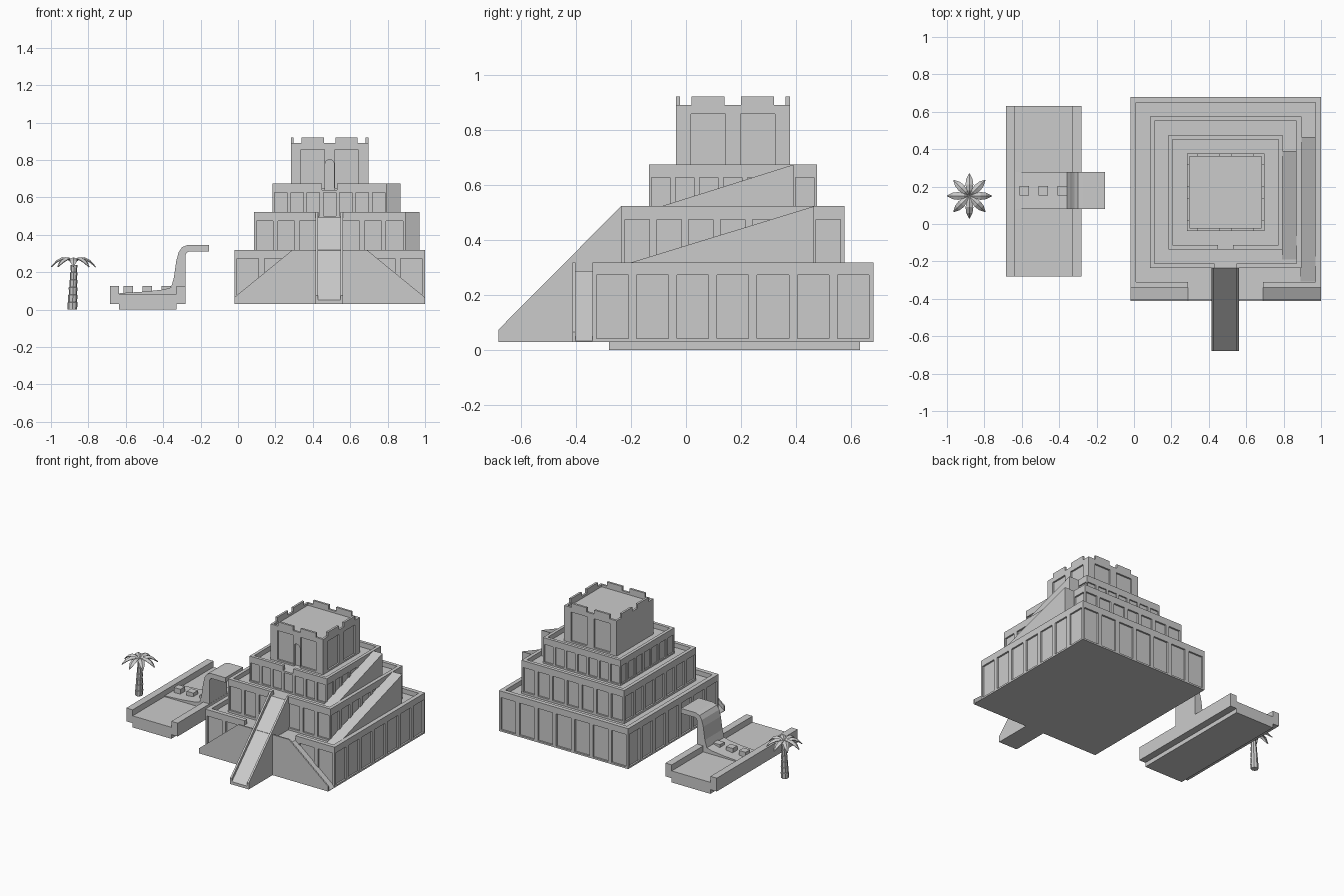
import bpy, bmesh, math
from mathutils import Vector

if "Cube" in bpy.data.objects:
    bpy.data.objects.remove(bpy.data.objects["Cube"])

CX, CY = 0.49, 0.17   # centre of the stepped tower


def finish(bm, name):
    bmesh.ops.recalc_face_normals(bm, faces=bm.faces)
    me = bpy.data.meshes.new(name)
    bm.to_mesh(me)
    bm.free()
    ob = bpy.data.objects.new(name, me)
    bpy.context.collection.objects.link(ob)
    return ob


def add_prism(bm, pts, axis, a, b):
    """Extrude a 2D profile along an axis from a to b."""
    def place(p, t):
        return {'x': (t, p[0], p[1]), 'y': (p[0], t, p[1]), 'z': (p[0], p[1], t)}[axis]
    lo = [bm.verts.new(place(p, a)) for p in pts]
    hi = [bm.verts.new(place(p, b)) for p in pts]
    bm.faces.new(lo)
    bm.faces.new(hi)
    for i in range(len(pts)):
        j = (i + 1) % len(pts)
        bm.faces.new((lo[i], lo[j], hi[j], hi[i]))


def add_box(bm, x0, x1, y0, y1, z0, z1):
    add_prism(bm, [(x0, y0), (x1, y0), (x1, y1), (x0, y1)], 'z', z0, z1)


def prism(name, pts, axis, a, b):
    bm = bmesh.new()
    add_prism(bm, pts, axis, a, b)
    return finish(bm, name)


def box(name, *d):
    bm = bmesh.new()
    add_box(bm, *d)
    return finish(bm, name)


def cut(ob, bm):
    cutter = finish(bm, "cutter")
    cutter.hide_render = True
    m = ob.modifiers.new("cut", 'BOOLEAN')
    m.operation, m.object, m.solver = 'DIFFERENCE', cutter, 'EXACT'
    bpy.context.view_layer.objects.active = ob
    bpy.ops.object.modifier_apply(modifier=m.name)
    bpy.data.objects.remove(cutter, do_unlink=True)


def tier(name, half, z0, z1, floor, rim, niches, nz0, nz1, depth, sides=(0, 1, 2, 3)):
    """Square storey with wall niches and a sunken terrace behind a parapet."""
    ob = box(name, CX - half, CX + half, CY - half, CY + half, z0, z1)
    bm = bmesh.new()
    r = half - rim
    add_box(bm, CX - r, CX + r, CY - r, CY + r, floor, z1 + 0.1)
    for s in sides:   # front, right, back, left
        for c, w in niches:
            a, b = c - w / 2, c + w / 2
            n0, n1 = half - depth, half + 0.05
            if s == 0:
                add_box(bm, CX + a, CX + b, CY - n1, CY - n0, nz0, nz1)
            elif s == 1:
                add_box(bm, CX + n0, CX + n1, CY + a, CY + b, nz0, nz1)
            elif s == 2:
                add_box(bm, CX + a, CX + b, CY + n0, CY + n1, nz0, nz1)
            else:
                add_box(bm, CX - n1, CX - n0, CY + a, CY + b, nz0, nz1)
    cut(ob, bm)
    return ob


def seven(half, fill):
    step = 2 * half / 7
    return [((i - 3) * step, step * fill) for i in range(7)]


def gap(ob, x0, x1, y0, y1, z0, z1):
    bm = bmesh.new()
    add_box(bm, x0, x1, y0, y1, z0, z1)
    cut(ob, bm)


# four storeys
t1 = tier("lower_tier", 0.51, 0.03, 0.318, 0.285, 0.03, seven(0.51, 0.79), 0.042, 0.272, 0.012)
gap(t1, 0.29, 0.69, -0.4, -0.305, 0.286, 0.4)
t2 = tier("second_tier", 0.405, 0.28, 0.522, 0.49, 0.025, seven(0.405, 0.77), 0.30, 0.473, 0.012)
gap(t2, 0.43, 0.547, -0.3, -0.2, 0.491, 0.6)
t3 = tier("third_tier", 0.305, 0.485, 0.673, 0.638, 0.022, seven(0.305, 0.77), 0.50, 0.626, 0.009)
gap(t3, 0.45, 0.53, -0.2, -0.1, 0.639, 0.7)
pair = [(-0.09, 0.125), (0.09, 0.125)]
t4 = tier("top_shrine", 0.207, 0.63, 0.89, 0.875, 0.015, pair, 0.65, 0.857, 0.012, (0, 1, 2))

# arched doorway of the shrine
arch = [(CX - 0.024, 0.6), (CX + 0.024, 0.6)]
arch += [(CX + 0.024 * math.cos(math.pi * i / 8), 0.778 + 0.024 * math.sin(math.pi * i / 8)) for i in range(9)]
bm = bmesh.new()
add_prism(bm, arch, 'y', -0.1, -0.015)
cut(t4, bm)

# battlements
bm = bmesh.new()
for c, w in pair:
    for s in (-1, 1):
        e0, e1 = sorted((s * 0.207, s * 0.192))
        add_box(bm, CX + c - 0.06, CX + c + 0.06, CY + e0, CY + e1, 0.885, 0.92)
        add_box(bm, CX + e0, CX + e1, CY + c - 0.06, CY + c + 0.06, 0.885, 0.92)
finish(bm, "battlements")

# side ramps on the right-hand terraces
prism("lower_side_ramp", [(-0.31, 0.284), (0.465, 0.284), (0.465, 0.522)], 'x', 0.89, 0.97)
prism("upper_side_ramp", [(-0.2, 0.487), (0.39, 0.487), (0.39, 0.673)], 'x', 0.79, 0.868)


# front double ramp: thin outer wall and lower walkway
def front_profile(drop):
    return [(-0.02, 0.03), (1.0, 0.03), (1.0, 0.065 - drop), (0.69, 0.318 - drop),
            (0.29, 0.318 - drop), (-0.02, 0.065 - drop)]


prism("front_ramp_wall", front_profile(0), 'y', -0.412, -0.402)
prism("front_ramp", front_profile(0.032), 'y', -0.403, -0.335)

# central stairway with side walls
for side, x0 in (("left", 0.415), ("right", 0.548)):
    prism(side + "_stair_wall", [(-0.68, 0.03), (-0.68, 0.075), (-0.236, 0.522),
                                 (-0.21, 0.522), (-0.21, 0.03)], 'x', x0, x0 + 0.013)
prism("stair_slope", [(-0.68, 0.03), (-0.68, 0.05), (-0.236, 0.492), (-0.2, 0.492), (-0.2, 0.03)],
      'x', 0.427, 0.549)

# water channel with a waterfall chute and three stepping blocks
prism("channel", [(-0.635, 0), (-0.33, 0), (-0.33, 0.03), (-0.28, 0.03), (-0.28, 0.125),
                  (-0.33, 0.125), (-0.33, 0.082), (-0.635, 0.082), (-0.635, 0.125),
                  (-0.685, 0.125), (-0.685, 0.03), (-0.635, 0.03)], 'y', -0.28, 0.632)
prism("waterfall", [(-0.634, 0.07), (-0.634, 0.088), (-0.5, 0.096), (-0.4, 0.107), (-0.358, 0.118),
                    (-0.343, 0.17), (-0.33, 0.26), (-0.318, 0.305), (-0.3, 0.333), (-0.27, 0.345),
                    (-0.155, 0.345), (-0.155, 0.31), (-0.262, 0.31), (-0.275, 0.305),
                    (-0.281, 0.29), (-0.281, 0.07)], 'y', 0.079, 0.277)
for i in range(3):
    x = -0.587 + i * 0.102
    box("stepping_block_%d" % (i + 1), x - 0.026, x + 0.026, 0.152, 0.203, 0.08, 0.126)

# palm trunk: flared rings
TX, TY, SEG = -0.88, 0.15, 8
bm = bmesh.new()
prev = None
for k in range(6):
    z0 = k * 0.04
    for z, r in ((z0, 0.025 - 0.0018 * k), (z0 + 0.038, 0.0275 - 0.0018 * k)):
        cx = TX - 0.006 + 0.04 * z
        ring = [bm.verts.new((cx + r * math.cos(2 * math.pi * i / SEG),
                              TY + r * math.sin(2 * math.pi * i / SEG), z)) for i in range(SEG)]
        if prev:
            for i in range(SEG):
                j = (i + 1) % SEG
                bm.faces.new((prev[i], prev[j], ring[j], ring[i]))
        else:
            bm.faces.new(ring)
        prev = ring
bm.faces.new(prev)
finish(bm, "palm_trunk")

# palm fronds: folded drooping leaves
bm = bmesh.new()
spine = [(0.0, 0.255, 0.006), (0.03, 0.277, 0.014), (0.06, 0.28, 0.021), (0.09, 0.264, 0.017), (0.12, 0.23, 0.002)]
for n in range(8):
    a = n * math.pi / 4
    out, side = Vector((math.cos(a), math.sin(a), 0)), Vector((-math.sin(a), math.cos(a), 0))
    rows = []
    for r, z, w in spine:
        mid = Vector((TX, TY, z)) + out * r
        low = Vector((0, 0, -w * 0.5))
        rows.append([bm.verts.new(p) for p in (mid - side * w + low, mid, mid + side * w + low)])
    for p, q in zip(rows, rows[1:]):
        for i in range(2):
            bm.faces.new((p[i], q[i], q[i + 1], p[i + 1]))
fronds = finish(bm, "palm_fronds")
m = fronds.modifiers.new("thickness", 'SOLIDIFY')
m.thickness = 0.005
